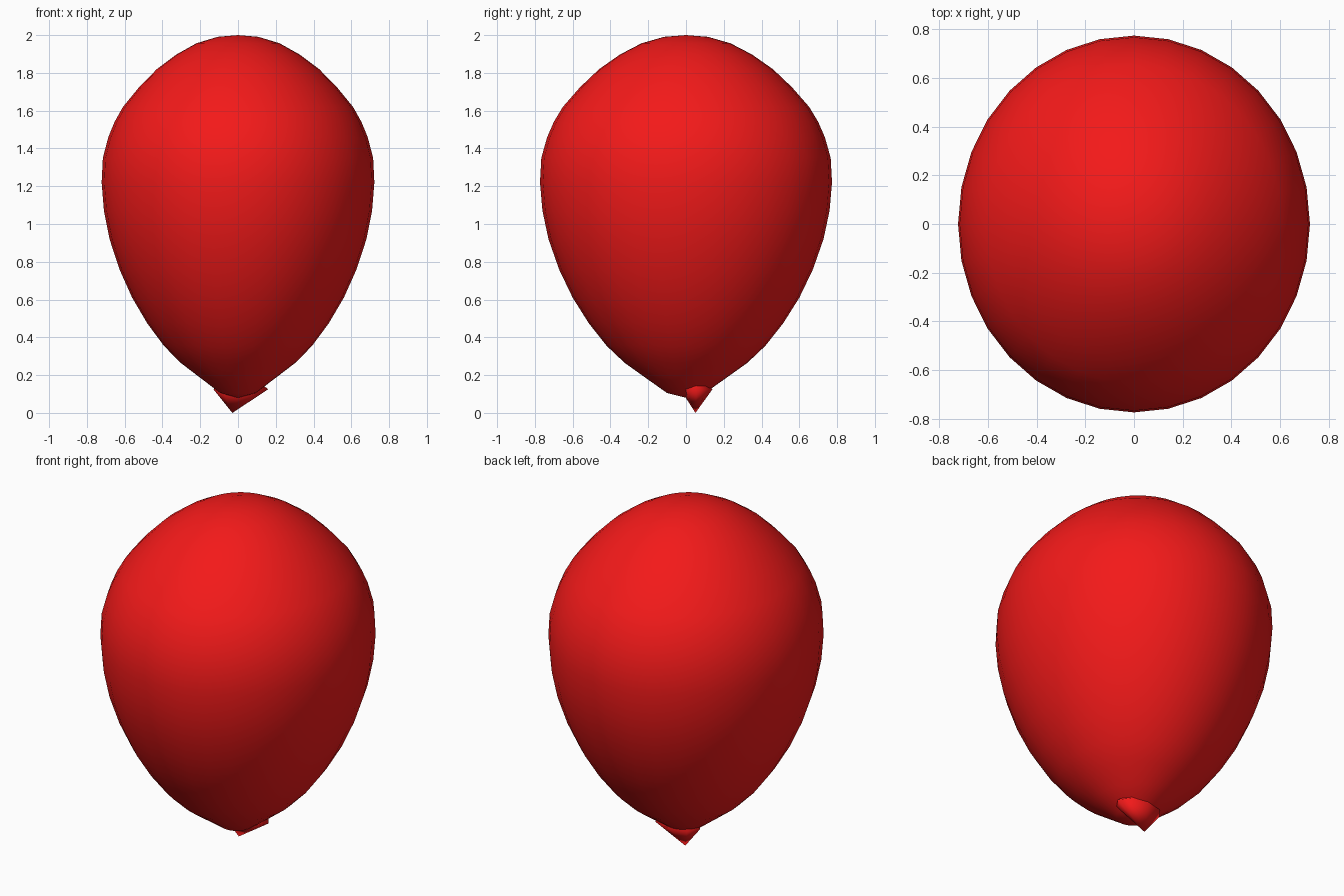
import bpy, bmesh
from math import sin, cos, pi

if "Cube" in bpy.data.objects:
    bpy.data.objects.remove(bpy.data.objects["Cube"])

red = bpy.data.materials.new("balloon_red")
red.diffuse_color = (0.9, 0.01, 0.01, 1)
red.use_nodes = True
red.node_tree.nodes["Principled BSDF"].inputs["Base Color"].default_value = red.diffuse_color


def make_object(name, bm):
    bmesh.ops.recalc_face_normals(bm, faces=bm.faces)
    mesh = bpy.data.meshes.new(name)
    bm.to_mesh(mesh)
    bm.free()
    mesh.materials.append(red)
    for p in mesh.polygons:
        p.use_smooth = True
    ob = bpy.data.objects.new(name, mesh)
    bpy.context.collection.objects.link(ob)
    return ob


def loft(name, bottom, rings, top, sides):
    """Rings are (cx, cy, rx, ry, z); bottom and top are points or None."""
    bm = bmesh.new()
    loops = [[bm.verts.new((cx + rx * cos(2 * pi * i / sides),
                            cy + ry * sin(2 * pi * i / sides), z))
              for i in range(sides)] for cx, cy, rx, ry, z in rings]
    for a, b in zip(loops, loops[1:]):
        for i in range(sides):
            j = (i + 1) % sides
            bm.faces.new((a[i], a[j], b[j], b[i]))
    for tip, loop in ((bottom, loops[0]), (top, loops[-1])):
        if tip:
            v = bm.verts.new(tip)
            for i in range(sides):
                bm.faces.new((v, loop[i], loop[(i + 1) % sides]))
    return make_object(name, bm)


# balloon body: (half depth in y, height); x is slightly narrower
profile = [(0.10, 0.105), (0.22, 0.19), (0.325, 0.265), (0.42, 0.355),
           (0.515, 0.475), (0.60, 0.61), (0.672, 0.76), (0.728, 0.92),
           (0.76, 1.07), (0.773, 1.22), (0.766, 1.35), (0.735, 1.46),
           (0.70, 1.54), (0.652, 1.62), (0.56, 1.725), (0.46, 1.82),
           (0.35, 1.897), (0.235, 1.957), (0.115, 1.991)]
loft("balloon_body", (0, 0, 0.08),
     [(0, 0, r * 0.934, r, z) for r, z in profile], (0, 0, 2.0), 32)

# pinched tail, off centre
loft("balloon_tail", (-0.03, 0.05, 0.0),
     [(0.015, 0.055, 0.145, 0.085, 0.125)], (0.0, 0.04, 0.25), 8)
